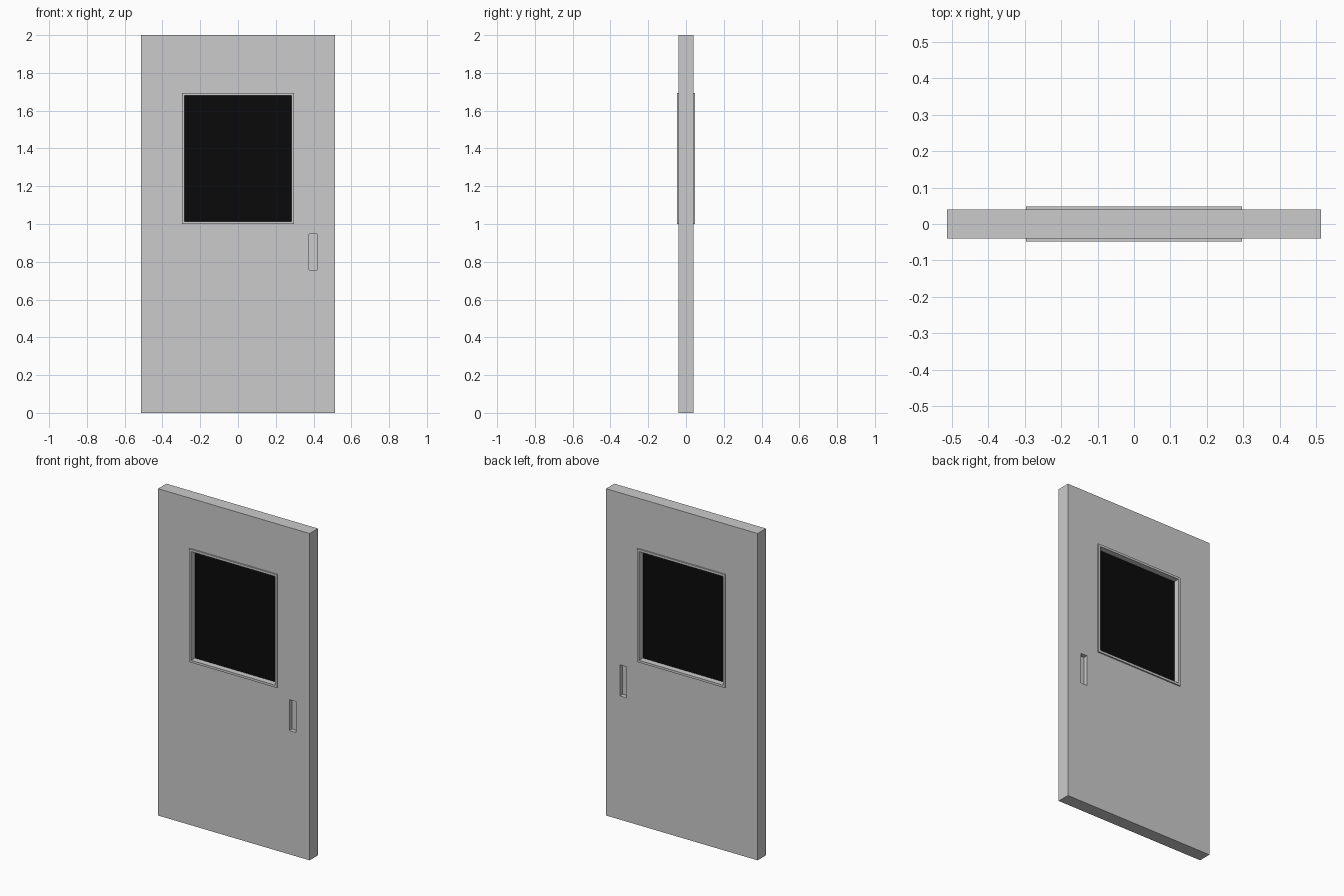
import bpy

if "Cube" in bpy.data.objects:
    bpy.data.objects.remove(bpy.data.objects["Cube"])

DOOR_X, DOOR_Y = 0.513, 0.04        # half width, half thickness
WIN_X, WIN_Z0, WIN_Z1 = 0.297, 1.0, 1.693
RIM = 0.014


def box(name, x0, x1, y0, y1, z0, z1, helper=False):
    bpy.ops.mesh.primitive_cube_add(
        size=1, location=((x0 + x1) / 2, (y0 + y1) / 2, (z0 + z1) / 2))
    ob = bpy.context.object
    ob.name = name
    ob.scale = (x1 - x0, y1 - y0, z1 - z0)
    bpy.ops.object.transform_apply(location=True, rotation=True, scale=True)
    if helper:
        ob.hide_render = True
        ob.display_type = 'WIRE'
    return ob


def cut(ob, cutter):
    mod = ob.modifiers.new("cut", 'BOOLEAN')
    mod.operation = 'DIFFERENCE'
    mod.solver = 'EXACT'
    mod.object = cutter
    bpy.context.view_layer.objects.active = ob
    bpy.ops.object.modifier_apply(modifier=mod.name)
    bpy.data.objects.remove(cutter)


# Door slab with a window opening
door = box("door_panel", -DOOR_X, DOOR_X, -DOOR_Y, DOOR_Y, 0, 2)
cut(door, box("window_cutter", -WIN_X + 0.005, WIN_X - 0.005, -0.1, 0.1,
              WIN_Z0 + 0.005, WIN_Z1 - 0.005, True))

# Recessed pull handles on both faces
for side in (-1, 1):
    y0, y1 = sorted((side * 0.014, side * 0.1))
    cut(door, box("handle_cutter", 0.375, 0.419, y0, y1, 0.757, 0.947, True))

# Window frame, slightly proud of both faces
frame = box("window_frame", -WIN_X, WIN_X, -0.048, 0.048, WIN_Z0, WIN_Z1)
cut(frame, box("frame_cutter", -WIN_X + RIM, WIN_X - RIM, -0.1, 0.1,
               WIN_Z0 + RIM, WIN_Z1 - RIM, True))

# Dark glass set back inside the frame
glass = box("window_glass", -WIN_X + RIM / 2, WIN_X - RIM / 2, -0.012, 0.012,
            WIN_Z0 + RIM / 2, WIN_Z1 - RIM / 2)
mat = bpy.data.materials.new("dark_glass")
mat.diffuse_color = (0.003, 0.003, 0.003, 1)
mat.use_nodes = True
mat.node_tree.nodes["Principled BSDF"].inputs["Base Color"].default_value = mat.diffuse_color
glass.data.materials.append(mat)
